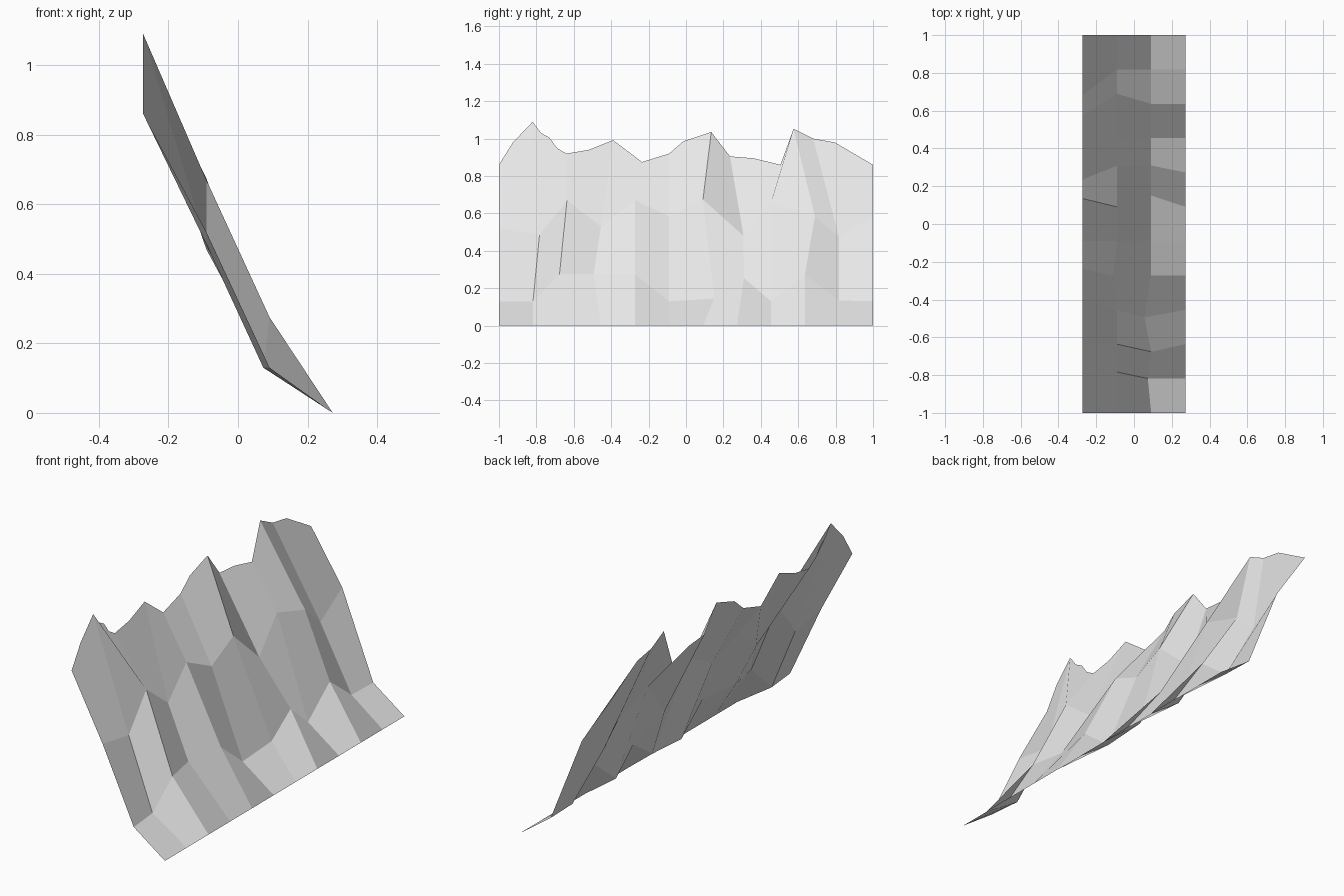
import bpy
import bmesh

cube = bpy.data.objects.get("Cube")
if cube:
    bpy.data.objects.remove(cube, do_unlink=True)

COLUMNS = 12
STEP = 2 / (COLUMNS - 1)
HALF_DEPTH = STEP * 1.5

# One plain grey rock colour
rock = bpy.data.materials.new("rock grey")
rock.use_nodes = True
rock.diffuse_color = (0.8, 0.8, 0.8, 1)
rock.node_tree.nodes["Principled BSDF"].inputs["Base Color"].default_value = (0.8, 0.8, 0.8, 1)

# Heights of the two middle rows, column by column
LOW = [.13, .13, .275, .275, .275, .13, .145, .255, .13, .275, .135, .13]
MID = [.52, .485, .67, .53, .67, .585, .675, .48, .66, .585, .47, .585]

# Sideways jitter of single columns, as (along, across)
LOW_SHIFT = {1: (0, -.018), 2: (-.04, 0), 3: (-.04, -.035), 6: (.06, 0), 7: (.037, 0)}
MID_SHIFT = {1: (.035, 0), 4: (0, -.02), 7: (.035, 0), 9: (.053, 0)}

# Ragged crest: main point of each column, then any extra points before the next
CREST = [
    [(-1, .86), (-.925, .98)],
    [(-.82, 1.09), (-.775, 1.03), (-.73, 1.005), (-.69, .95)],
    [(-.64, .92), (-.52, .94)],
    [(-.39, .992)],
    [(-.235, .875)],
    [(-.09, .92), (-.015, .985)],
    [(.135, 1.035)],
    [(.235, .905), (.36, .895)],
    [(.505, .86)],
    [(.575, 1.052)],
    [(.68, 1.0), (.795, .98)],
    [(1, .86)],
]

bm = bmesh.new()


def make_row(index, heights, shifts):
    """One row of vertices running along the foot of the cliff."""
    row = []
    for i, z in enumerate(heights):
        along, across = shifts.get(i, (0, 0))
        row.append(bm.verts.new((HALF_DEPTH - index * STEP + across, -1 + i * STEP + along, z)))
    return row


foot = make_row(0, [0] * COLUMNS, {})
low = make_row(1, LOW, LOW_SHIFT)
mid = make_row(2, MID, MID_SHIFT)
crest = [[bm.verts.new((-HALF_DEPTH, y, z)) for y, z in group] for group in CREST]

# Rock facets between the rows, with the crest points joined into the top band
for i in range(COLUMNS - 1):
    for below, above in ((foot, low), (low, mid)):
        bm.faces.new((below[i], below[i + 1], above[i + 1], above[i]))
    bm.faces.new([mid[i], mid[i + 1], crest[i + 1][0]] + crest[i][::-1])

mesh = bpy.data.meshes.new("cliff_wall")
bm.to_mesh(mesh)
bm.free()
mesh.materials.append(rock)
cliff = bpy.data.objects.new("cliff_wall", mesh)
bpy.context.collection.objects.link(cliff)
